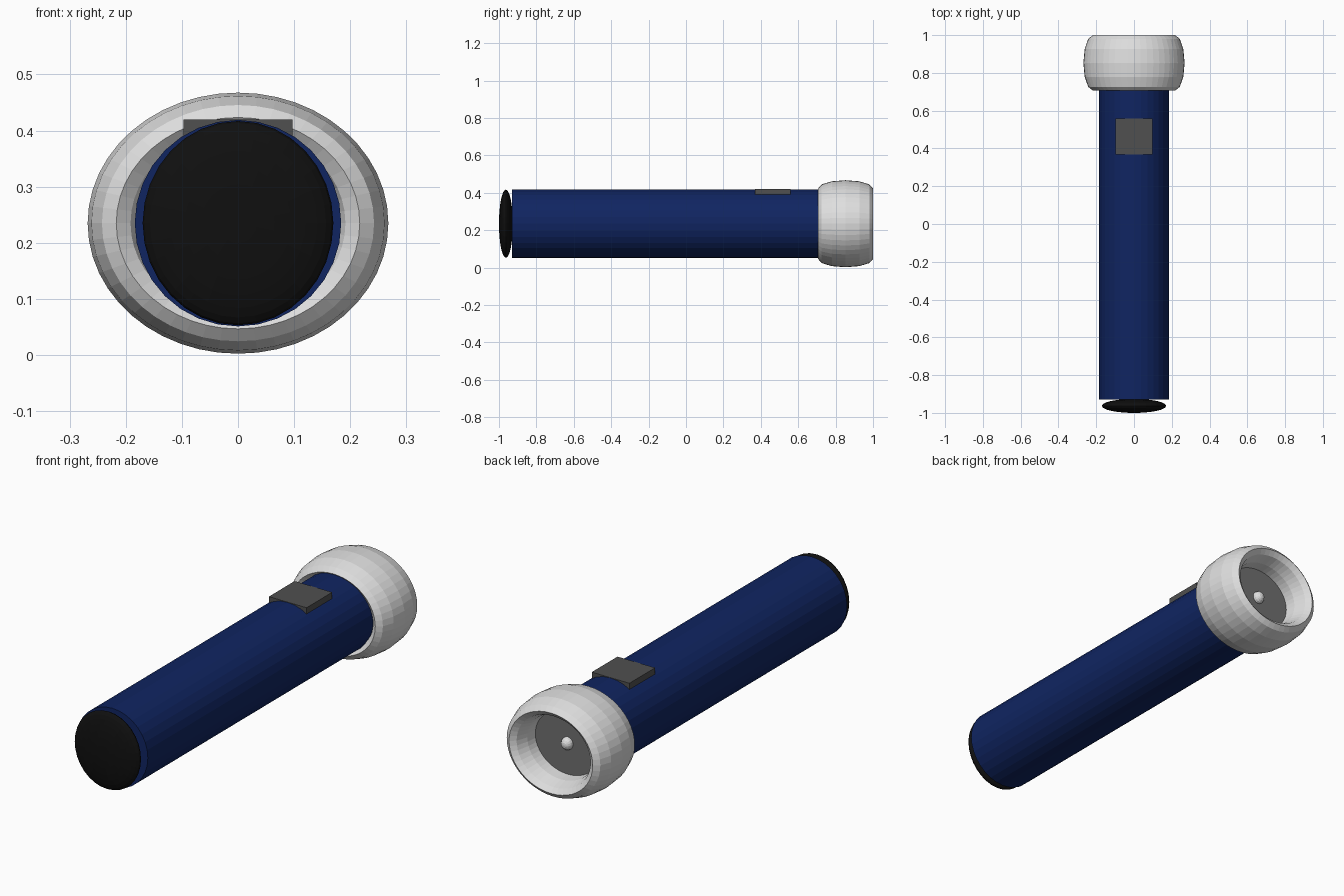
import bpy, bmesh, math
from mathutils import Matrix, Vector

if "Cube" in bpy.data.objects:
    bpy.data.objects.remove(bpy.data.objects["Cube"])

ZC = 0.235  # height of the torch axis


def material(name, r, g, b):
    m = bpy.data.materials.new(name)
    m.diffuse_color = (r, g, b, 1)
    m.use_nodes = True
    m.node_tree.nodes["Principled BSDF"].inputs["Base Color"].default_value = m.diffuse_color
    return m


blue = material("navy blue", 0.005, 0.018, 0.12)
black = material("black", 0.005, 0.005, 0.005)
silver = material("light silver", 0.74, 0.74, 0.74)
grey = material("reflector grey", 0.16, 0.16, 0.16)
dark = material("switch grey", 0.08, 0.08, 0.08)


def finish(name, bm, mat):
    bmesh.ops.recalc_face_normals(bm, faces=bm.faces)
    me = bpy.data.meshes.new(name)
    bm.to_mesh(me)
    bm.free()
    me.materials.append(mat)
    ob = bpy.data.objects.new(name, me)
    bpy.context.collection.objects.link(ob)
    return ob


def tube(name, y0, y1, rx, rz, mat, n=32):
    """Capped cylinder along y."""
    bm = bmesh.new()
    bmesh.ops.create_cone(bm, cap_ends=True, segments=n, radius1=1, radius2=1, depth=1)
    bm.transform(Matrix.Translation((0, (y0 + y1) / 2, ZC))
                 @ Matrix.Diagonal((rx, y1 - y0, rz, 1))
                 @ Matrix.Rotation(math.pi / 2, 4, 'X'))
    return finish(name, bm, mat)


def ellipsoid(name, y, rx, ry, rz, mat, u=32, v=16):
    bm = bmesh.new()
    bmesh.ops.create_uvsphere(bm, u_segments=u, v_segments=v, radius=1)
    bm.transform(Matrix.Translation((0, y, ZC)) @ Matrix.Diagonal((rx, ry, rz, 1))
                 @ Matrix.Rotation(math.pi / 2, 4, 'X'))
    return finish(name, bm, mat)


def ring(name, y, R, r, ry, zscale, mat, n=48, k=12):
    """Torus around y with a stretched tube section, squashed in z."""
    bm = bmesh.new()
    g = []
    for i in range(n):
        a = 2 * math.pi * i / n
        row = []
        for j in range(k):
            b = 2 * math.pi * j / k
            d = R + r * math.cos(b)
            row.append(bm.verts.new((d * math.cos(a), y + ry * math.sin(b),
                                     ZC + zscale * d * math.sin(a))))
        g.append(row)
    for i in range(n):
        for j in range(k):
            p, q = (i + 1) % n, (j + 1) % k
            bm.faces.new((g[i][j], g[p][j], g[p][q], g[i][q]))
    return finish(name, bm, mat)


# Handle, tail cap and head ring
tube("handle", -0.93, 0.86, 0.184, 0.184, blue)
ellipsoid("tail_cap", -0.963, 0.17, 0.037, 0.182, black)
ring("head_ring", 0.853, 0.217, 0.051, 0.147, 0.868, silver)

# Reflector plate and bulb inside the head
tube("reflector", 0.85, 0.875, 0.19, 0.165, grey)
ellipsoid("bulb", 0.877, 0.028, 0.028, 0.03, silver, 16, 8)

# Switch plate on top of the handle
bm = bmesh.new()
bmesh.ops.create_cube(bm, size=1)
bm.transform(Matrix.Translation((0, 0.463, 0.405)) @ Matrix.Diagonal((0.195, 0.19, 0.03, 1)))
finish("switch", bm, dark)
